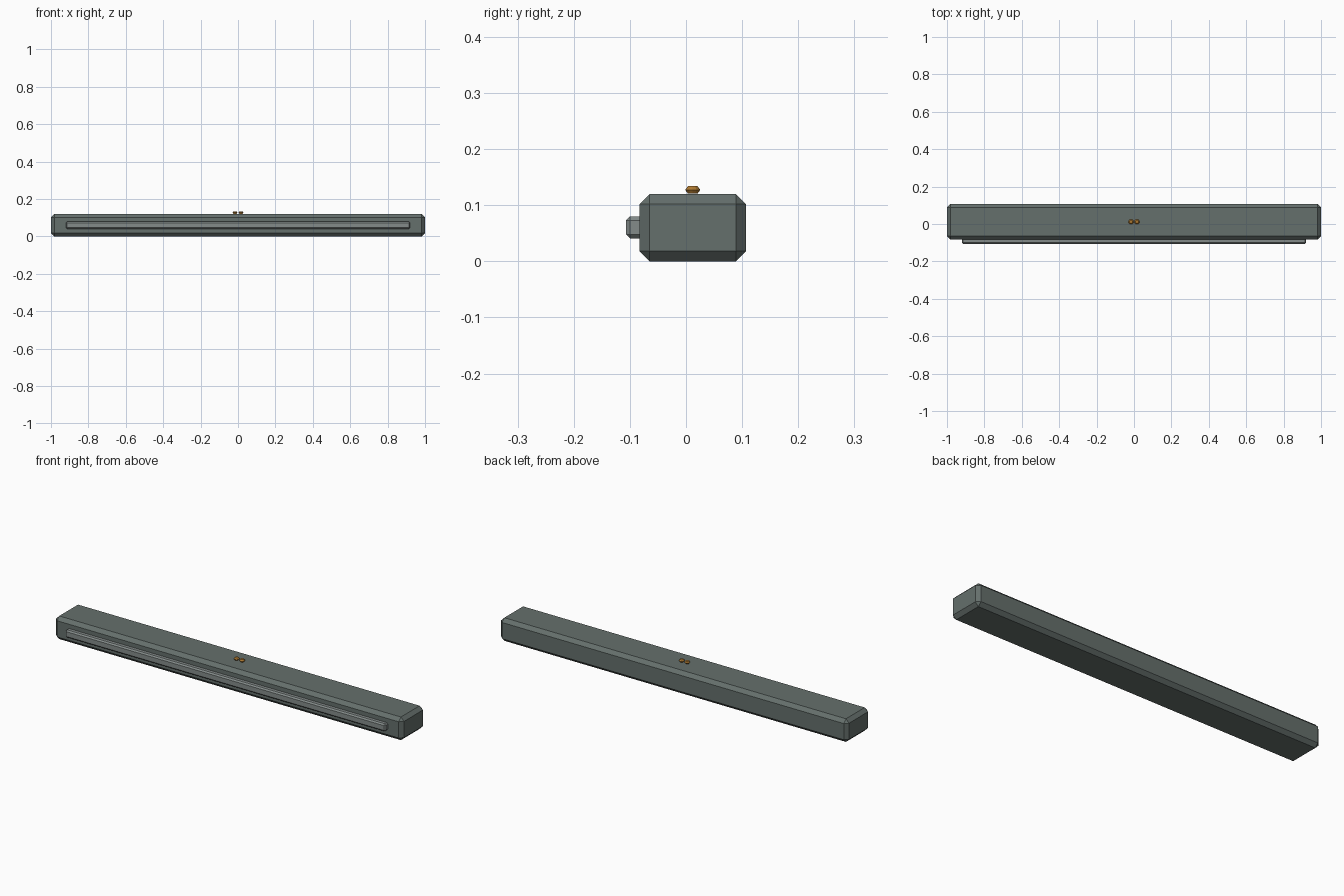
import bpy, bmesh
from mathutils import Matrix

if "Cube" in bpy.data.objects:
    bpy.data.objects.remove(bpy.data.objects["Cube"])


def material(name, rgb):
    m = bpy.data.materials.new(name)
    m.diffuse_color = (*rgb, 1)
    m.use_nodes = True
    m.node_tree.nodes["Principled BSDF"].inputs["Base Color"].default_value = m.diffuse_color
    return m


body_mat = material("grey green casing", (0.13, 0.16, 0.15))
strip_mat = material("light grey strip", (0.23, 0.26, 0.255))
knob_mat = material("amber", (0.42, 0.19, 0.03))


def finish(bm, name, mat):
    me = bpy.data.meshes.new(name)
    bm.to_mesh(me)
    bm.free()
    me.materials.append(mat)
    ob = bpy.data.objects.new(name, me)
    bpy.context.collection.objects.link(ob)
    return ob


def chamfered_box(name, lo, hi, width, mat):
    bm = bmesh.new()
    size = [b - a for a, b in zip(lo, hi)]
    mid = [(a + b) / 2 for a, b in zip(lo, hi)]
    bmesh.ops.create_cube(bm, size=1, matrix=Matrix.Translation(mid) @ Matrix.Diagonal((*size, 1)))
    bmesh.ops.bevel(bm, geom=bm.edges[:], offset=width, segments=1, affect='EDGES')
    return finish(bm, name, mat)


def knob(name, x, y, z0, z1, r_mid, r_cap, mat):
    # two cone frustums meeting at the widest ring
    bm = bmesh.new()
    h = (z1 - z0) / 2
    for z, r1, r2 in ((z0 + h / 2, r_cap, r_mid), (z1 - h / 2, r_mid, r_cap)):
        bmesh.ops.create_cone(bm, cap_ends=True, segments=12, radius1=r1, radius2=r2, depth=h,
                              matrix=Matrix.Translation((x, y, z)))
    # remove the inner caps and weld the halves
    inner = [f for f in bm.faces if len(f.verts) == 12 and abs(f.calc_center_median().z - z0 - h) < 1e-4]
    bmesh.ops.delete(bm, geom=inner, context='FACES_ONLY')
    bmesh.ops.remove_doubles(bm, verts=bm.verts[:], dist=1e-5)
    return finish(bm, name, mat)


# main bar and front strip
chamfered_box("casing", (-1, -0.083, 0), (1, 0.107, 0.12), 0.018, body_mat)
chamfered_box("front_strip", (-0.92, -0.107, 0.041), (0.92, -0.075, 0.08), 0.007, strip_mat)

# pair of small indicators on top
for side, x in (("left", -0.016), ("right", 0.016)):
    knob(side + "_indicator", x, 0.012, 0.1205, 0.134, 0.0135, 0.0085, knob_mat)
